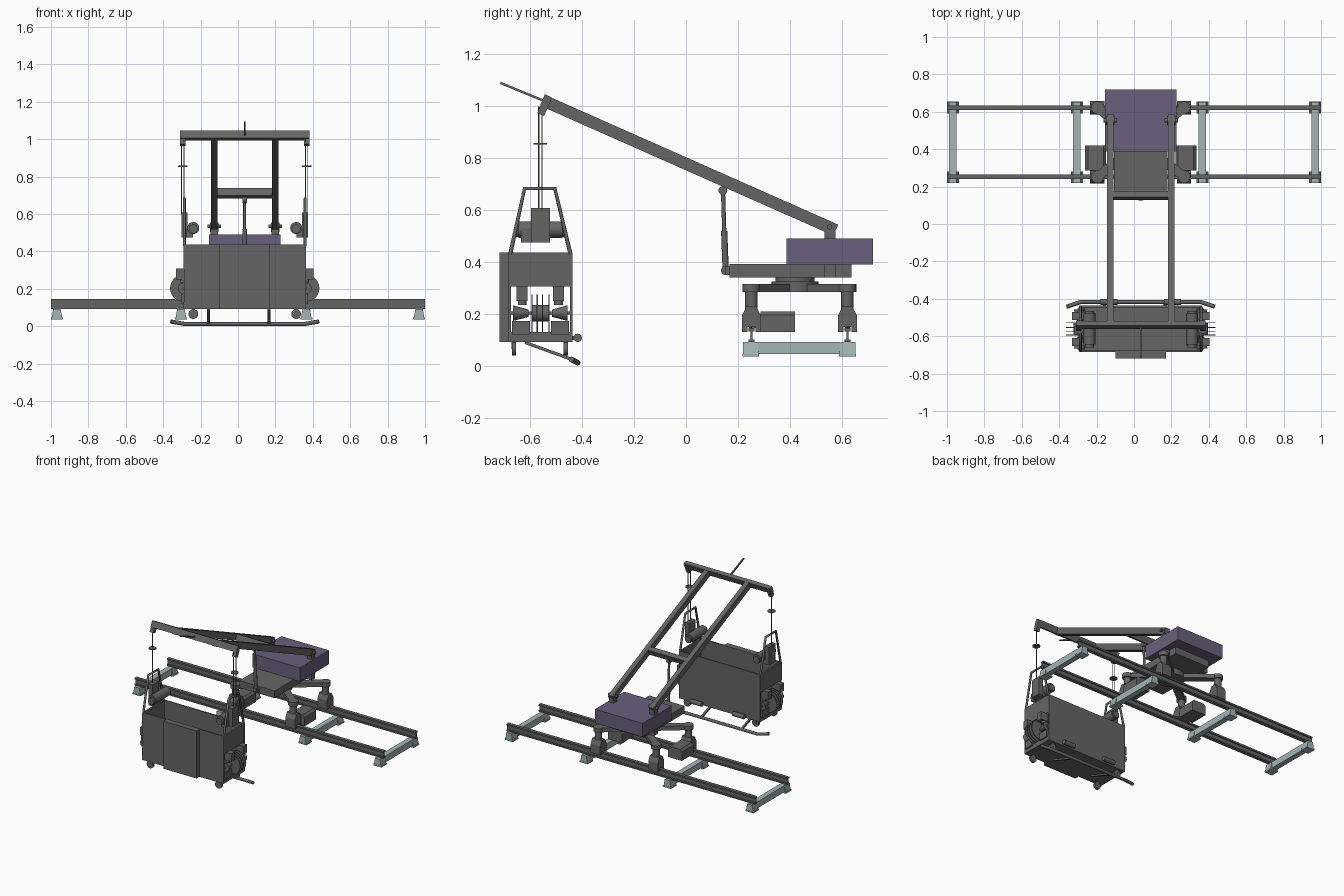
import bpy, bmesh
from mathutils import Vector, Matrix

old = bpy.data.objects.get("Cube")
if old:
    bpy.data.objects.remove(old, do_unlink=True)


def material(name, rgb):
    m = bpy.data.materials.new(name)
    m.use_nodes = True
    m.diffuse_color = (*rgb, 1)
    m.node_tree.nodes["Principled BSDF"].inputs["Base Color"].default_value = (*rgb, 1)
    return m


GREY = material("steel grey", (0.13, 0.13, 0.13))
TEAL = material("pale teal", (0.37, 0.47, 0.46))
PURPLE = material("muted purple", (0.14, 0.115, 0.2))


def finish(name, bm, mat, smooth=False):
    bmesh.ops.recalc_face_normals(bm, faces=bm.faces)
    me = bpy.data.meshes.new(name)
    bm.to_mesh(me)
    bm.free()
    me.materials.append(mat)
    ob = bpy.data.objects.new(name, me)
    bpy.context.collection.objects.link(ob)
    if smooth:
        bpy.ops.object.select_all(action='DESELECT')
        ob.select_set(True)
        bpy.context.view_layer.objects.active = ob
        bpy.ops.object.shade_smooth_by_angle()
    return ob


def frame(p0, p1, up):
    # matrix whose z axis runs from p0 to p1 and whose y axis leans to up
    p0, p1 = Vector(p0), Vector(p1)
    z = (p1 - p0).normalized()
    x = Vector(up).cross(z).normalized()
    y = z.cross(x)
    rot = Matrix((x, y, z)).transposed().to_4x4()
    return Matrix.Translation((p0 + p1) / 2) @ rot, (p1 - p0).length


def beam(name, p0, p1, w, h, up=(0, 0, 1), mat=GREY):
    m, length = frame(p0, p1, up)
    bm = bmesh.new()
    bmesh.ops.create_cube(bm, size=1, matrix=m @ Matrix.Diagonal((w, h, length, 1)))
    return finish(name, bm, mat)


def box(name, x, y, z, mat=GREY):
    return beam(name, ((x[0] + x[1]) / 2, (y[0] + y[1]) / 2, z[0]),
                ((x[0] + x[1]) / 2, (y[0] + y[1]) / 2, z[1]),
                x[1] - x[0], y[1] - y[0], (0, 1, 0), mat)


def rod(name, p0, p1, r, r2=None, n=20):
    d = Vector(p1) - Vector(p0)
    m, length = frame(p0, p1, (0, 1, 0) if abs(d.y) < 0.9 * d.length else (0, 0, 1))
    bm = bmesh.new()
    bmesh.ops.create_cone(bm, cap_ends=True, segments=n, radius1=r,
                          radius2=r if r2 is None else r2, depth=length, matrix=m)
    return finish(name, bm, GREY, True)


def prism(name, pts, axis, a, b, mat=GREY):
    # profile in (x or y, z), extruded along the other horizontal axis
    bm = bmesh.new()
    place = (lambda p: (a, p[0], p[1])) if axis == 'x' else (lambda p: (p[0], a, p[1]))
    f = bm.faces.new([bm.verts.new(place(p)) for p in pts])
    ext = bmesh.ops.extrude_face_region(bm, geom=[f])
    move = Vector((b - a, 0, 0)) if axis == 'x' else Vector((0, b - a, 0))
    bmesh.ops.translate(bm, vec=move, verts=[v for v in ext["geom"] if isinstance(v, bmesh.types.BMVert)])
    return finish(name, bm, mat)


def pipe(name, pts, r):
    cu = bpy.data.curves.new(name, 'CURVE')
    cu.dimensions = '3D'
    cu.bevel_depth, cu.bevel_resolution, cu.use_fill_caps = r, 2, True
    sp = cu.splines.new('POLY')
    sp.points.add(len(pts) - 1)
    for q, p in zip(sp.points, pts):
        q.co = (*p, 1)
    cu.materials.append(GREY)
    ob = bpy.data.objects.new(name, cu)
    bpy.context.collection.objects.link(ob)


CX = 0.036          # crane and cradle centre line
RAILS = (0.252, 0.622)

# Track: two I-section rails on four cross beams with flared feet
for y in RAILS:
    box("rail_head", (-1, 1), (y - 0.012, y + 0.012), (0.133, 0.145))
    box("rail_web", (-1, 1), (y - 0.004, y + 0.004), (0.1, 0.135))
    box("rail_base", (-1, 1), (y - 0.012, y + 0.012), (0.092, 0.102))
for x in (-0.968, -0.305, 0.365, 0.968):
    box("cross_beam", (x - 0.02, x + 0.02), (0.222, 0.652), (0.045, 0.092), TEAL)
    for y in (0.25, 0.622):
        prism("beam_foot", [(x - 0.028, 0.045), (x + 0.028, 0.045), (x + 0.02, 0.092), (x - 0.02, 0.092)],
              'y', y - 0.03, y + 0.03, TEAL)
        box("foot_plate", (x - 0.032, x + 0.032), (y - 0.032, y + 0.032), (0.036, 0.046), TEAL)

# Undercarriage: radial arms, legs, wheel housings and drive boxes
rod("slew_ring", (CX, 0.42, 0.285), (CX, 0.42, 0.325), 0.09, n=32)
rod("slew_bearing", (CX, 0.42, 0.32), (CX, 0.42, 0.342), 0.075, n=32)
for s in (-1, 1):
    x = CX + s * 0.232
    for y in RAILS:
        beam("carriage_arm", (CX, 0.437, 0.3), (x, y, 0.3), 0.05, 0.03)
        rod("arm_end", (x, y, 0.285), (x, y, 0.315), 0.034)
        rod("carriage_leg", (x, y, 0.22), (x, y, 0.29), 0.024)
        half = [(0.016, 0.13), (0.036, 0.13), (0.036, 0.195), (0.018, 0.23)]
        prof = half + [(-a, b) for a, b in reversed(half)] + [(-0.016, 0.15), (0.016, 0.15)]
        prism("wheel_housing", [(y + a, b) for a, b in prof], 'x', x - 0.038, x + 0.038)
        rod("rail_wheel", (x, y - 0.01, 0.165), (x, y + 0.01, 0.165), 0.02)
    x0, x1 = sorted((CX + s * 0.185, CX + s * 0.297))
    prism("drive_box", [(x0, 0.13), (x1, 0.13), (x1, 0.195), (x1 - 0.015, 0.21), (x0 + 0.015, 0.21), (x0, 0.195)],
          'y', 0.287, 0.42)
    beam("drive_link", (x, RAILS[0], 0.17), (x, 0.3, 0.17), 0.04, 0.05)

# Slewing deck and counterweight
box("slew_deck", (CX - 0.142, CX + 0.142), (0.167, 0.637), (0.34, 0.392))
box("counterweight", (CX - 0.192, CX + 0.192), (0.387, 0.72), (0.39, 0.49), PURPLE)

# Boom: twin beams, posts, pins, braces and head bar
FOOT, TIP = Vector((0, 0.577, 0.523)), Vector((0, -0.55, 1.022))
u = (TIP - FOOT).normalized()
n = Vector((0, -u.z, u.y))
if n.z < 0:
    n = -n
for s in (-1, 1):
    off = Vector((CX + s * 0.163, 0, 0))
    beam("boom_beam", FOOT + off, TIP + off, 0.034, 0.046, n)
    x = off.x
    box("boom_post", (x - 0.019, x + 0.019), (0.533, 0.575), (0.34, 0.53))
    rod("post_head", (x - 0.022, 0.553, 0.53), (x + 0.022, 0.553, 0.53), 0.025)
    rod("boom_pin", (x - 0.036, 0.553, 0.535), (x + 0.036, 0.553, 0.535), 0.01)
brace = FOOT + (TIP - FOOT) * 0.377
brace.x = CX
span = Vector((0.15, 0, 0))
beam("boom_brace", brace - span, brace + span, 0.034, 0.044, n)
head = Vector((CX, -0.54, 1.02))
span = Vector((0.346, 0, 0))
beam("head_bar", head - span, head + span, 0.028, 0.045, n)
beam("head_pole", (CX, -0.545, 1.02), (CX, -0.715, 1.09), 0.01, 0.009, n)
rod("strut_rod", (CX, 0.142, 0.69), (CX, 0.148, 0.5), 0.008)
rod("strut_cylinder", (CX, 0.147, 0.52), (CX, 0.153, 0.365), 0.012)
for y, z in ((0.142, 0.675), (0.152, 0.367)):
    rod("strut_eye", (CX - 0.012, y, z), (CX + 0.012, y, z), 0.017)
box("strut_lug", (CX - 0.02, CX + 0.02), (0.15, 0.18), (0.35, 0.385))

# Cradle shell
L, R, F, B, Z0, Z1 = -0.29, 0.364, -0.685, -0.437, 0.092, 0.437
box("cradle_floor", (L, R), (F, B), (Z0, 0.118))
box("cradle_front", (L, R), (F, F + 0.01), (Z0, Z1))
box("cradle_back", (L, R), (B - 0.01, B), (Z0, Z1))
box("front_panel", (CX - 0.134, CX + 0.134), (-0.718, F), (Z0, Z1))

# Cradle ends: panels, reel, hoist, hanger and ropes
YC = -0.561
for s in (-1, 1):
    e = CX + s * 0.327

    def xr(a, b):
        return sorted((e + s * a, e + s * b))
    box("end_panel", xr(-0.012, 0), (F, B), (0.305, Z1))
    box("end_sill", xr(-0.012, 0), (F, B), (Z0, 0.13))
    for k in (-1, 1):
        y = YC + k * 0.07
        box("reel_motor", xr(-0.03, 0.04), (y - 0.021, y + 0.021), (0.25, 0.308))
        rod("motor_nose", (e, y, 0.235), (e, y, 0.255), 0.017)
        box("reel_stand", xr(-0.03, 0.01), (YC + k * 0.075 - 0.035, YC + k * 0.075 + 0.035), (0.12, 0.172))
        rod("reel_hub_cone", (e, YC + k * 0.105, 0.203), (e, YC + k * 0.045, 0.203), 0.03, 0.014)
    rod("reel_axle", (e, F + 0.01, 0.203), (e, B - 0.01, 0.203), 0.006)
    rod("reel_drum", (e, YC - 0.033, 0.203), (e, YC + 0.033, 0.203), 0.032)
    for dy in (-0.033, -0.012, 0.008, 0.033):
        rod("reel_disc", (e, YC + dy - 0.002, 0.203), (e, YC + dy + 0.002, 0.203), 0.072, n=32)

    pipe("hanger_frame", [(e - s * 0.004, y, z) for y, z in
                          ((F + 0.008, 0.43), (-0.622, 0.683), (-0.505, 0.683), (B - 0.008, 0.43))], 0.008)
    box("hoist_body", xr(-0.022, 0.011), (YC - 0.037, YC + 0.037), (0.475, 0.608))
    h = CX + s * 0.275
    rod("hoist_motor", (h, -0.645, 0.525), (h, -0.475, 0.525), 0.032)
    rod("motor_cap", (h, -0.66, 0.52), (h, -0.465, 0.52), 0.024)
    box("hoist_bracket", xr(-0.05, -0.015), (YC - 0.075, YC + 0.03), (0.475, 0.52))
    r = CX + s * 0.331
    for dy in (-0.006, 0.006):
        rod("hoist_rope", (r + s * dy, YC + dy, 0.6), (r + s * dy, YC + dy, 1.0), 0.0025, n=8)
    rod("rope_disc", (r, YC, 0.852), (r, YC, 0.858), 0.026)
    beam("rope_bracket", Vector((r, -0.56, 0.968)), Vector((r, -0.53, 1.037)), 0.028, 0.029, (0, 1, 0))

    # Castors and back rollers
    for y in (-0.663, -0.463):
        x = CX + s * 0.275
        rod("castor", (x, y - 0.008, 0.065), (x, y + 0.008, 0.065), 0.026)
        box("castor_fork", (x - 0.008, x + 0.008), (y - 0.009, y + 0.009), (0.065, Z0))
    x = CX + s * 0.17
    rod("back_roller", (x - 0.045, -0.417, 0.108), (x + 0.045, -0.417, 0.108), 0.016)
    box("roller_lug", (x - 0.008, x + 0.008), (-0.44, -0.415), (0.1, 0.116))
    beam("bumper_arm", (s * 0.162 + 0.004, -0.62, 0.09), (s * 0.162 + 0.004, -0.415, 0.016), 0.014, 0.012)

# Bumper bar with swept ends
pipe("bumper_bar", [(CX + d, y, z) for d, y, z in ((-0.395, -0.442, 0.025), (-0.32, -0.417, 0.012),
                                                  (0.32, -0.417, 0.012), (0.395, -0.442, 0.025))], 0.011)
